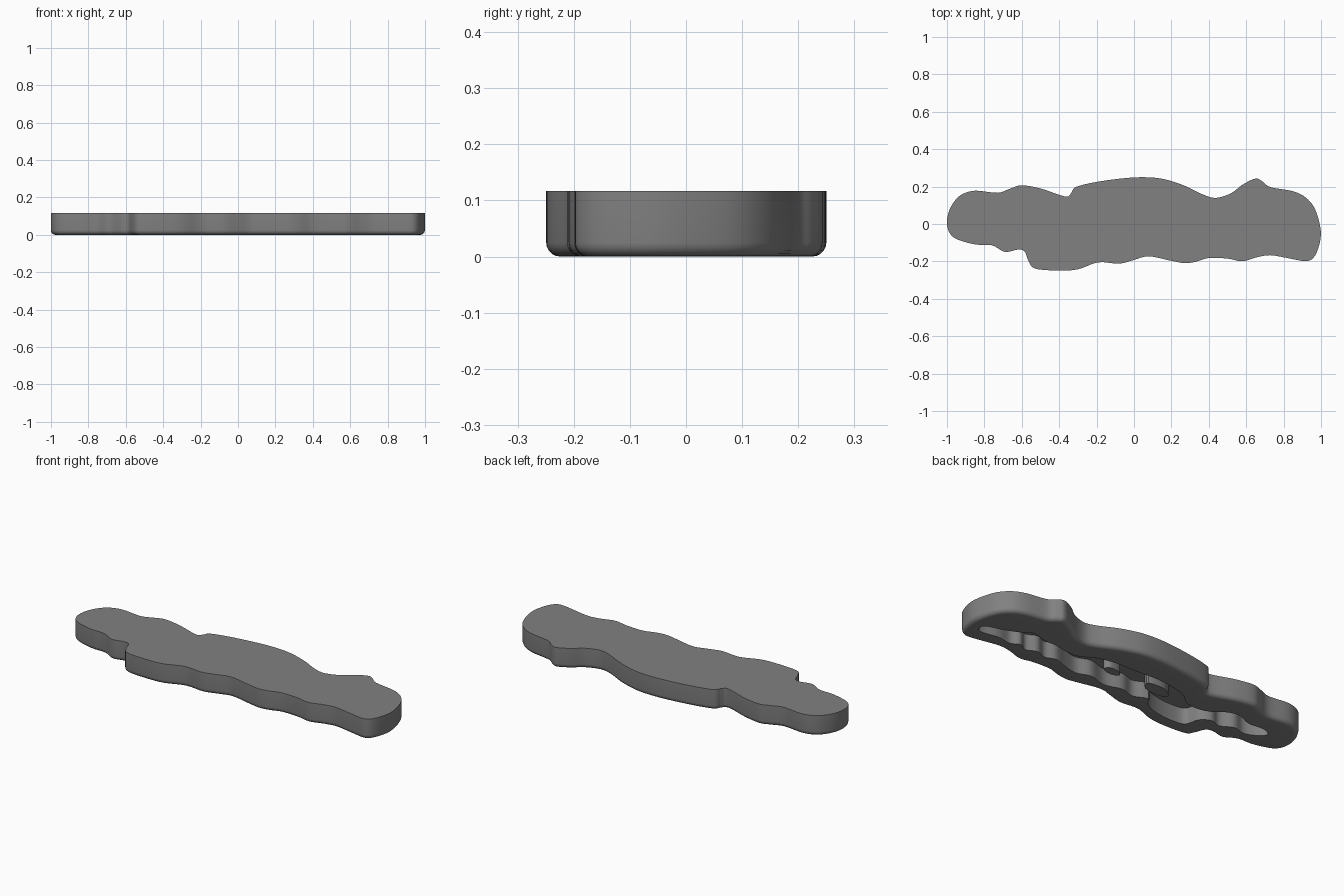
import bpy, bmesh, math
from mathutils import Vector

if "Cube" in bpy.data.objects:
    bpy.data.objects.remove(bpy.data.objects["Cube"])

HEIGHT, ROUND, CEILING = 0.117, 0.025, 0.09

# Wavy outer outline, clockwise from the left end
OUTER = [(-1, .02), (-.98, .09), (-.93, .152), (-.85, .178), (-.73, .167), (-.66, .19),
         (-.6, .207), (-.5, .19), (-.4, .156), (-.355, .147), (-.335, .167), (-.31, .198),
         (-.2, .225), (-.05, .245), (.06, .25), (.16, .24), (.27, .205), (.37, .157),
         (.44, .14), (.52, .165), (.58, .21), (.65, .243), (.69, .225), (.73, .197),
         (.85, .175), (.92, .14), (.97, .075), (.999, -.04), (.985, -.13), (.955, -.185),
         (.91, -.198), (.82, -.182), (.73, -.167), (.66, -.177), (.58, -.199), (.5, -.185),
         (.4, -.182), (.33, -.202), (.27, -.209), (.2, -.197), (.08, -.173), (0, -.192),
         (-.08, -.212), (-.19, -.205), (-.3, -.242), (-.4, -.249), (-.53, -.238),
         (-.565, -.195), (-.585, -.147), (-.62, -.137), (-.69, -.149), (-.76, -.114),
         (-.85, -.109), (-.95, -.08), (-.99, -.04)]

# Recess opening in the underside
RECESS = [(-.84, .03), (-.79, .055), (-.7, .05), (-.62, .08), (-.55, .07), (-.48, .02),
          (-.41, .0), (-.33, .01), (-.257, .065), (-.1, .095), (.05, .09), (.2, .085),
          (.3, .06), (.37, .02), (.45, .015), (.53, .03), (.6, .03), (.69, .05),
          (.75, .015), (.83, -.02), (.92, -.05), (.93, -.085), (.9, -.105), (.8, -.09),
          (.72, -.1), (.67, -.075), (.62, -.1), (.56, -.075), (.5, -.095), (.44, -.075),
          (.36, -.1), (.28, -.115), (.2, -.09), (.1, -.115), (0, -.09), (-.08, -.11),
          (-.16, -.08), (-.2, -.13), (-.28, -.16), (-.38, -.17), (-.46, -.155),
          (-.485, -.08), (-.54, -.045), (-.6, -.06), (-.67, -.025), (-.74, -.04), (-.81, -.01)]

# Small islands standing inside the recess
ISLANDS = [[(.1, .0), (.12, .03), (.18, .035), (.2, .005), (.15, -.015)],
           [(-.22, .0), (-.16, .045), (-.06, .04), (-.08, -.01), (-.17, -.025)]]


def smooth_loop(points, steps):
    """Closed Catmull-Rom curve through the points."""
    p = [Vector(c) for c in points]
    n, out = len(p), []
    for i in range(n):
        a, b, c, d = p[i - 1], p[i], p[(i + 1) % n], p[(i + 2) % n]
        for k in range(steps):
            t = k / steps
            out.append(0.5 * (2 * b + (c - a) * t + (2 * a - 5 * b + 4 * c - d) * t * t
                              + (3 * b - a - 3 * c + d) * t ** 3))
    return out


def inset(loop, dist):
    """Move a clockwise loop inwards along its normals."""
    out = []
    for i, p in enumerate(loop):
        t = (loop[(i + 1) % len(loop)] - loop[i - 1]).normalized()
        out.append(p + Vector((t.y, -t.x)) * dist)
    return out


bm = bmesh.new()


def ring(loop, z):
    return [bm.verts.new((p.x, p.y, z)) for p in loop]


def wall(a, b):
    n = len(a)
    for i in range(n):
        j = (i + 1) % n
        bm.faces.new((a[i], a[j], b[j], b[i]))


def fill(rings):
    """Flat face bounded by the first ring, with the others as holes."""
    edges = []
    for r in rings:
        for i in range(len(r)):
            edges.append(bm.edges.get((r[i - 1], r[i])))
    bmesh.ops.triangle_fill(bm, use_beauty=True, use_dissolve=False, edges=edges,
                            normal=(0, 0, -1))


# Outer wall with rounded lower edge
outline = smooth_loop(OUTER, 5)
top = ring(outline, HEIGHT)
last = top
for k in range(6):
    a = math.pi / 2 * k / 5
    nxt = ring(inset(outline, ROUND * (1 - math.cos(a))), ROUND * (1 - math.sin(a)))
    wall(last, nxt)
    last = nxt
bm.faces.new(top)

# Recess and island walls
recess = smooth_loop(RECESS, 4)
low, high = ring(recess, 0), ring(recess, CEILING)
wall(low, high)
islands = []
for pts in ISLANDS:
    loop = smooth_loop(pts, 5)
    a, b = ring(loop, 0), ring(loop, CEILING)
    wall(a, b)
    islands.append((a, b))

# Underside, recess ceiling and island ends
fill([last, low])
fill([high] + [b for a, b in islands])
for a, b in islands:
    bm.faces.new(a)

bmesh.ops.recalc_face_normals(bm, faces=bm.faces)
mesh = bpy.data.meshes.new("wavy_cover")
bm.to_mesh(mesh)
bm.free()
cover = bpy.data.objects.new("wavy_cover", mesh)
bpy.context.collection.objects.link(cover)

# Dark grey finish
grey = bpy.data.materials.new("dark_grey")
grey.diffuse_color = (0.22, 0.22, 0.22, 1)
grey.use_nodes = True
grey.node_tree.nodes["Principled BSDF"].inputs["Base Color"].default_value = grey.diffuse_color
mesh.materials.append(grey)

bpy.context.view_layer.objects.active = cover
cover.select_set(True)
bpy.ops.object.shade_smooth_by_angle(angle=math.radians(35))
